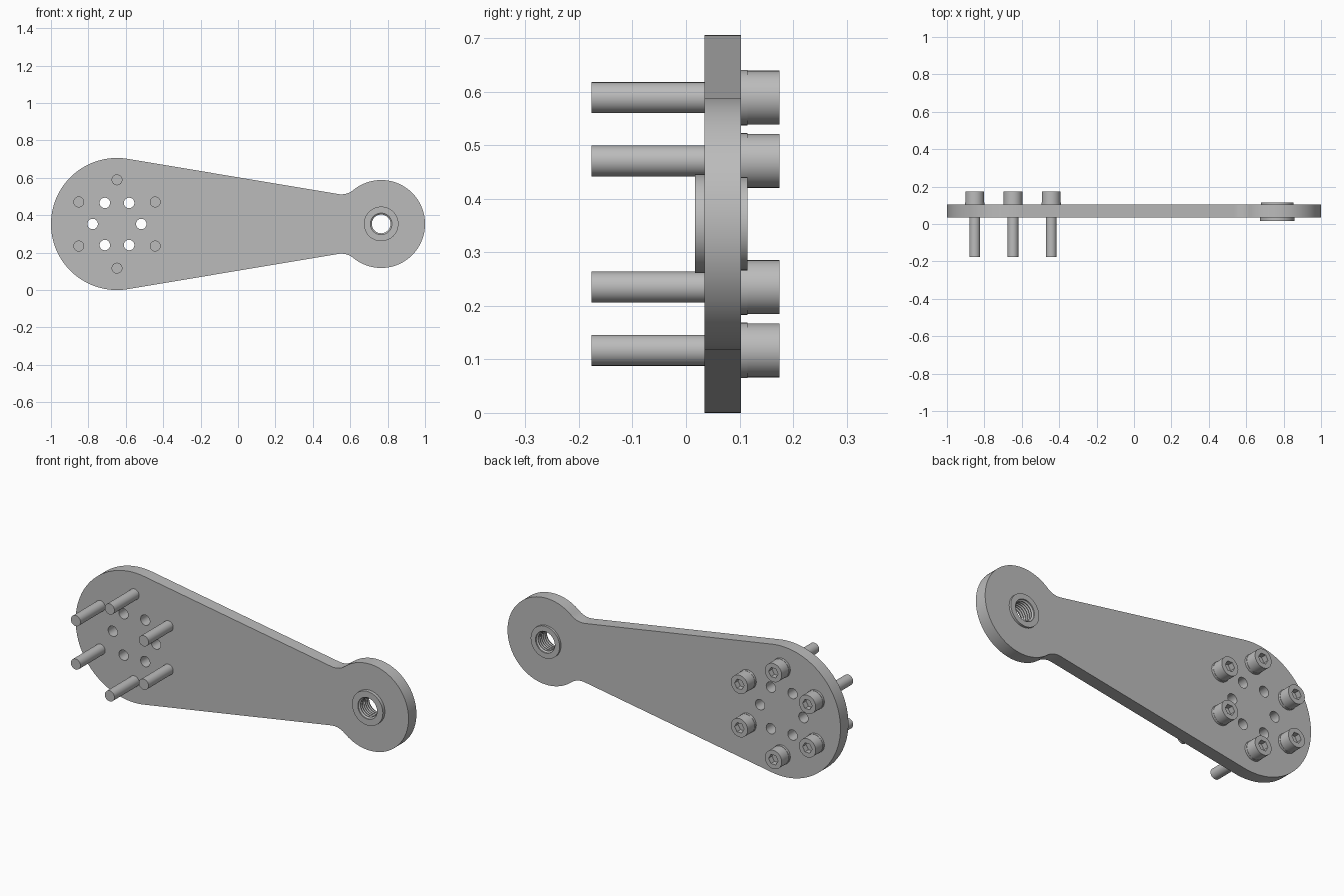
import bpy, bmesh
from math import sin, cos, pi, radians, sqrt, atan2
from mathutils import Vector, Matrix

if "Cube" in bpy.data.objects:
    bpy.data.objects.remove(bpy.data.objects["Cube"])

grey = bpy.data.materials.new("metal_grey")
grey.use_nodes = True
colour = (0.5, 0.5, 0.5, 1)
grey.diffuse_color = colour
grey.node_tree.nodes["Principled BSDF"].inputs["Base Color"].default_value = colour


def finish(name, mesh):
    mesh.materials.clear()
    mesh.materials.append(grey)
    ob = bpy.data.objects.new(name, mesh)
    bpy.context.collection.objects.link(ob)
    bpy.ops.object.select_all(action='DESELECT')
    ob.select_set(True)
    bpy.context.view_layer.objects.active = ob
    bpy.ops.object.shade_smooth_by_angle(angle=radians(30))
    return ob


def arc(c, r, a0, a1, n):
    """Points on an arc in the x-z plane, ends included."""
    return [c + r * Vector((cos(a0 + (a1 - a0) * i / n), sin(a0 + (a1 - a0) * i / n)))
            for i in range(n + 1)]


def circle(c, r, n=32):
    return arc(c, r, 0, 2 * pi, n)[:-1]


def prism(name, loops, y0, y1):
    """Outline with holes, extruded from y0 to y1."""
    cu = bpy.data.curves.new(name, 'CURVE')
    cu.dimensions = '2D'
    cu.fill_mode = 'BOTH'
    cu.extrude = (y1 - y0) / 2
    for pts in loops:
        sp = cu.splines.new('POLY')
        sp.points.add(len(pts) - 1)
        for p, q in zip(sp.points, pts):
            p.co = (q.x, q.y, 0, 1)
        sp.use_cyclic_u = True
    tmp = bpy.data.objects.new(name + "_curve", cu)
    mesh = bpy.data.meshes.new_from_object(tmp)
    bpy.data.objects.remove(tmp)
    mesh.transform(Matrix.Translation((0, (y0 + y1) / 2, 0)) @ Matrix.Rotation(pi / 2, 4, 'X'))
    bm = bmesh.new()
    bm.from_mesh(mesh)
    bmesh.ops.remove_doubles(bm, verts=bm.verts, dist=1e-5)
    bmesh.ops.recalc_face_normals(bm, faces=bm.faces)
    bm.to_mesh(mesh)
    bm.free()
    return finish(name, mesh)


def lathe(name, c, profile, n=48):
    """Closed (radius, y) profile turned around the y axis through c."""
    bm = bmesh.new()
    rings = [[bm.verts.new((c.x + r * cos(2 * pi * i / n), y, c.y + r * sin(2 * pi * i / n)))
              for i in range(n)] for r, y in profile]
    for a, b in zip(rings, rings[1:] + rings[:1]):
        for i in range(n):
            j = (i + 1) % n
            bm.faces.new((a[i], a[j], b[j], b[i]))
    bmesh.ops.recalc_face_normals(bm, faces=bm.faces)
    mesh = bpy.data.meshes.new(name)
    bm.to_mesh(mesh)
    bm.free()
    return finish(name, mesh)


FRONT, BACK = 0.035, 0.103
hub, big = Vector((-0.647, 0.353)), 0.353
eye, small = Vector((0.7655, 0.3535)), 0.2345

# Arm outline: large round end, tapering sides, neck fillets, small round end
tilt, fillet = radians(9.5), 0.1
normal, along = Vector((sin(tilt), cos(tilt))), Vector((cos(tilt), -sin(tilt)))
gap = eye - hub
run = gap.dot(along) - sqrt((small + fillet) ** 2 - (big + fillet - gap.dot(normal)) ** 2)
fc = hub + normal * (big + fillet) + along * run
to_eye = eye - fc
a_eye = atan2(to_eye.y, to_eye.x)
upper = arc(hub, big, pi, pi / 2 - tilt, 40)
upper += arc(fc, fillet, -pi / 2 - tilt, a_eye, 12)
upper += arc(eye, small, a_eye + pi, 0, 40)[1:]
lower = [Vector((p.x, 2 * hub.y - p.y)) for p in reversed(upper[1:-1])]

# Arm plate with its ring of small holes and the bushing bore
holes = [circle(hub + 0.13 * Vector((cos(k * pi / 3), sin(k * pi / 3))), 0.028) for k in range(6)]
prism("arm_plate", [upper + lower] + holes + [circle(eye, 0.075)], FRONT, BACK)

# Threaded bushing, flanged on the front
bore, ridge, y0, y1 = 0.058, 0.05, 0.017, 0.115
profile = [(bore, y0), (0.0925, y0), (0.0925, FRONT), (0.087, FRONT), (0.087, y1), (bore, y1)]
turns = 6
pitch = (y1 - y0 - 0.012) / turns
for k in range(turns):
    top = y1 - 0.006 - k * pitch
    profile += [(bore, top), (ridge, top - pitch * 0.4), (ridge, top - pitch * 0.6)]
profile.append((bore, y0 + 0.006))
lathe("threaded_bushing", eye, profile)

# Six socket head bolts with washers
for k in range(6):
    a = pi / 6 + k * pi / 3
    c = hub + 0.236 * Vector((cos(a), sin(a)))
    prism(f"bolt_shank_{k + 1}", [circle(c, 0.029)], -0.177, 0.145)
    prism(f"washer_{k + 1}", [circle(c, 0.052)], BACK, 0.115)
    prism(f"bolt_head_{k + 1}", [circle(c, 0.0505), circle(c, 0.0285, 6)], 0.115, 0.175)
